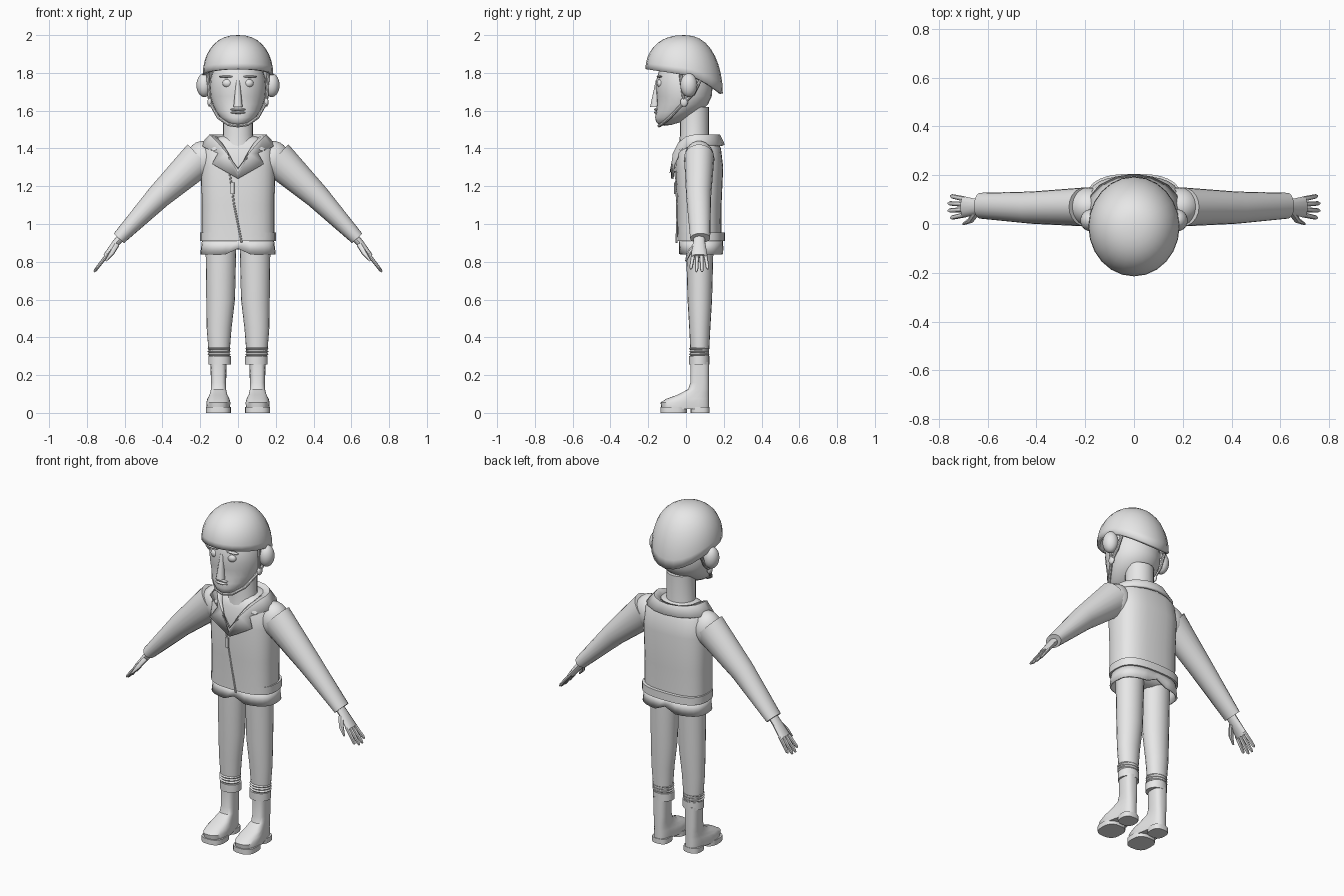
import bpy, bmesh, math
from mathutils import Vector

cube = bpy.data.objects.get("Cube")
if cube:
    bpy.data.objects.remove(cube, do_unlink=True)

grey = bpy.data.materials.new("plain_grey")
grey.use_nodes = True
grey.diffuse_color = (0.8, 0.8, 0.8, 1)
grey.node_tree.nodes["Principled BSDF"].inputs["Base Color"].default_value = grey.diffuse_color
parts = []
SIDE, BACK, UP = Vector((1, 0, 0)), Vector((0, 1, 0)), Vector((0, 0, 1))


def finish(name, bm, mirror=False, thickness=0):
    bmesh.ops.recalc_face_normals(bm, faces=bm.faces[:])
    mesh = bpy.data.meshes.new(name)
    bm.to_mesh(mesh)
    bm.free()
    mesh.materials.append(grey)
    ob = bpy.data.objects.new(name, mesh)
    bpy.context.collection.objects.link(ob)
    if mirror:
        ob.modifiers.new("mirror", "MIRROR")
    if thickness:
        ob.modifiers.new("thickness", "SOLIDIFY").thickness = thickness
    parts.append(ob)


def bridge(bm, rings):
    """Join successive closed rings of vertices with quads."""
    for low, high in zip(rings, rings[1:]):
        for k in range(len(low)):
            bm.faces.new((low[k - 1], low[k], high[k], high[k - 1]))


def sweep(name, sections, axis=None, ref=BACK, sides=20, power=2, caps=True, warp=None, **options):
    """Skin sections given as (point, radius along ref, radius across)."""
    bm = bmesh.new()
    points = [Vector(s[0]) for s in sections]
    last = len(points) - 1
    rings = []
    for i, (_, along, across) in enumerate(sections):
        t = axis or (points[min(i + 1, last)] - points[max(i - 1, 0)]).normalized()
        u = (ref - t * ref.dot(t)).normalized()
        v = t.cross(u)
        ring = []
        for k in range(sides):
            angle = math.tau * k / sides
            c, s = (math.copysign(abs(w) ** (2 / power), w) for w in (math.cos(angle), math.sin(angle)))
            co = points[i] + u * along * c + v * across * s
            ring.append(bm.verts.new(warp(co) if warp else co))
        rings.append(ring)
    bridge(bm, rings)
    if caps:
        bm.faces.new(rings[0])
        bm.faces.new(rings[-1])
    finish(name, bm, **options)


def stack(name, rows, x=0, y=.07, heel=None, **options):
    """Upright form from (height, half width, half depth), centred on y or backed onto heel."""
    sweep(name, [((x, y if heel is None else heel - depth, z), depth, width)
                 for z, width, depth in rows], axis=UP, **options)


def cord(name, points, radius, **options):
    sweep(name, [(p, radius, radius) for p in points], sides=8, **options)


def ball(name, centre, size, warp=None, **options):
    bm = bmesh.new()
    bmesh.ops.create_uvsphere(bm, u_segments=24, v_segments=14, radius=1)
    for vert in bm.verts:
        vert.co = Vector(centre) + vert.co * Vector(size)
        if warp:
            vert.co = warp(vert.co)
    finish(name, bm, **options)


# Head with the jaw drawn forward, and neck
def jaw_forward(co):
    co.y -= 2 * max(0, 1.66 - co.z) ** 1.5
    return co


ball("head", (0, -.01, 1.72), (.15, .15, .2), warp=jaw_forward)
stack("neck", [(1.4, .1, .085), (1.47, .08, .077), (1.62, .08, .077)], y=.045)

# Face
sweep("nose", [((0, -.165, 1.62), .025, .025), ((0, -.15, 1.76), .01, .01)], axis=UP, sides=10)
ball("eye", (.055, -.135, 1.745), (.027, .02, .023), mirror=True)
ball("brow", (.06, -.14, 1.78), (.04, .015, .006), mirror=True)
for lip, z in (("upper_lip", 1.606), ("lower_lip", 1.59)):
    ball(lip, (0, -.15, z), (.04, .02, .008))
ball("ear", (.178, .015, 1.735), (.042, .045, .063), mirror=True)


# Helmet shell: rounded dome whose rim drops toward the nape
def helmet(sides=24, steps=9):
    bm = bmesh.new()
    rings = []
    for j in range(steps):
        rise = math.pi / 2 * j / steps
        spread = math.cos(rise) ** .85
        ring = []
        for k in range(sides):
            c, s = math.cos(math.tau * k / sides), math.sin(math.tau * k / sides)
            rim = 1.79 - .03 * min(0, s) - .1 * max(0, s) ** 1.5
            z = rim + (2 - rim) * math.sin(rise)
            ring.append(bm.verts.new((.187 * spread * c, .205 * spread * s - .01, z)))
        rings.append(ring)
    bridge(bm, rings)
    crown = bm.verts.new((0, -.01, 2))
    for k in range(sides):
        bm.faces.new((rings[-1][k - 1], rings[-1][k], crown))
    finish("helmet", bm, thickness=.018)


helmet()

# Chin straps meeting at a buckle below each ear
buckle = (.15, -.01, 1.645)
cord("front_strap", [(.16, -.03, 1.8), buckle, (.105, -.085, 1.565), (.05, -.13, 1.527),
                     (0, -.142, 1.52)], .009, ref=BACK - UP, mirror=True)
cord("rear_strap", [buckle, (.152, .04, 1.69), (.15, .075, 1.76)], .009, ref=SIDE, mirror=True)
ball("buckle", buckle, (.012, .02, .024), mirror=True)

# Jacket body, waistband, seat and notched hem
cloth = dict(sides=28, power=2.7)
stack("jacket_body", [(.93, .193, .117), (1.1, .193, .118), (1.3, .198, .127),
                      (1.4, .188, .115), (1.45, .14, .09), (1.465, .09, .07)], **cloth)
stack("waistband", [(.91, .2, .126), (.955, .2, .126)], y=.08, **cloth)
stack("seat", [(.865, .06, .05), (.885, .155, .08), (.93, .17, .1)], **cloth)


def notch(co):
    if co.z < .87 and abs(co.x) < .01:
        co.z += .03
    return co


stack("jacket_hem", [(.84, .2, .118), (.92, .19, .115)], y=.08, caps=False, warp=notch,
      thickness=.01, **cloth)


# Collar: a raised roll around the neck that falls into notched lapels
def collar(steps=8):
    bm = bmesh.new()
    inner, crest, outer = [], [], []
    for k in range(steps + 1):
        part = k / steps
        x = .15 * math.sin(math.pi * part)
        swing = .13 * math.cos(math.pi * part)
        z = 1.475 - .18 * max(0, 2 * part - 1) ** 2
        flare = {steps - 2: 1, steps - 1: 2.4}.get(k, 1.33)
        for row, wide, deep, drop in ((inner, .7, .7, .015), (crest, 1, 1, 0), (outer, flare, 1.2, .055)):
            y = .05 + swing * (deep if swing > 0 else 1)
            row.append(bm.verts.new((x * wide, y, z - drop)))
    for a, b in ((inner, crest), (crest, outer)):
        for k in range(steps):
            bm.faces.new((a[k], a[k + 1], b[k + 1], b[k]))
    finish("collar", bm, mirror=True, thickness=.014)


collar()

# Slanted zip and its pull tab
cord("zip", [(-.045, -.056, 1.28), (-.02, -.047, 1.1), (.02, -.05, .9)], .005)
stack("zip_pull", [(1.16, .011, .004), (1.22, .011, .004)], x=-.03, y=-.06, sides=8, power=4)

# Sleeves
ball("shoulder", (.185, .07, 1.34), (.09, .08, .1), mirror=True)
sweep("sleeve", [((.2, .07, 1.35), .08, .098), ((.42, .067, 1.145), .066, .066),
                 ((.63, .075, .925), .053, .037)], mirror=True)

# Hands with four spread fingers and a thumb
sweep("palm", [((.61, .07, .94), .03, .022), ((.645, .07, .9), .032, .02),
               ((.7, .07, .83), .044, .015)], sides=12, mirror=True)
for i, finger in enumerate(("index", "middle", "ring", "little")):
    offset = i - 1.5
    root = Vector((.69, .07 + .021 * offset, .84))
    tip = root + Vector((.073 - .005 * offset ** 2, .009 * offset, .007 * offset ** 2 - .095))
    sweep(finger + "_finger", [(root, .011, .01), (root.lerp(tip, .9), .009, .008),
                               (tip, .004, .004)], sides=8, mirror=True)
sweep("thumb", [((.645, .05, .89), .017, .014), ((.67, .015, .845), .014, .012),
                ((.7, 0, .805), .005, .005)], ref=SIDE + UP, sides=8, mirror=True)

# Trousers with gathered ankles and turned cuffs
sweep("trouser_leg", [((.1, .073, .3), .048, .054), ((.1, .073, .45), .056, .066),
                      ((.092, .073, .6), .065, .076), ((.09, .073, .93), .074, .082)],
      axis=UP, mirror=True)
for k in range(3):
    z = .31 + .015 * k
    stack("ankle_gather", [(z - .007, .054, .047), (z, .062, .054), (z + .007, .054, .047)],
          x=.1, mirror=True)
stack("trouser_cuff", [(.255, .06, .054), (.3, .06, .054)], x=.097, mirror=True)


# Boots, narrowed toward the heel, on separate sole and heel blocks
def narrow_heel(co):
    co.x -= (co.x - .1) * .22 * min(1, max(0, co.y + .03) / .07)
    return co


stack("boot", [(.02, .062, .126), (.055, .065, .129), (.075, .06, .113), (.095, .055, .085),
               (.125, .052, .056), (.16, .052, .05), (.27, .054, .05)],
      x=.104, heel=.123, warp=narrow_heel, mirror=True, **cloth)
for block, y, width, depth in (("front_sole", -.065, .066, .071), ("boot_heel", .075, .05, .05)):
    stack(block, [(0, width, depth), (.03, width, depth)], x=.104, y=y, mirror=True, **cloth)

# Smooth shading with sharp creases kept
bpy.ops.object.select_all(action="DESELECT")
for ob in parts:
    ob.select_set(True)
bpy.context.view_layer.objects.active = parts[0]
bpy.ops.object.shade_smooth_by_angle(angle=math.radians(40))
